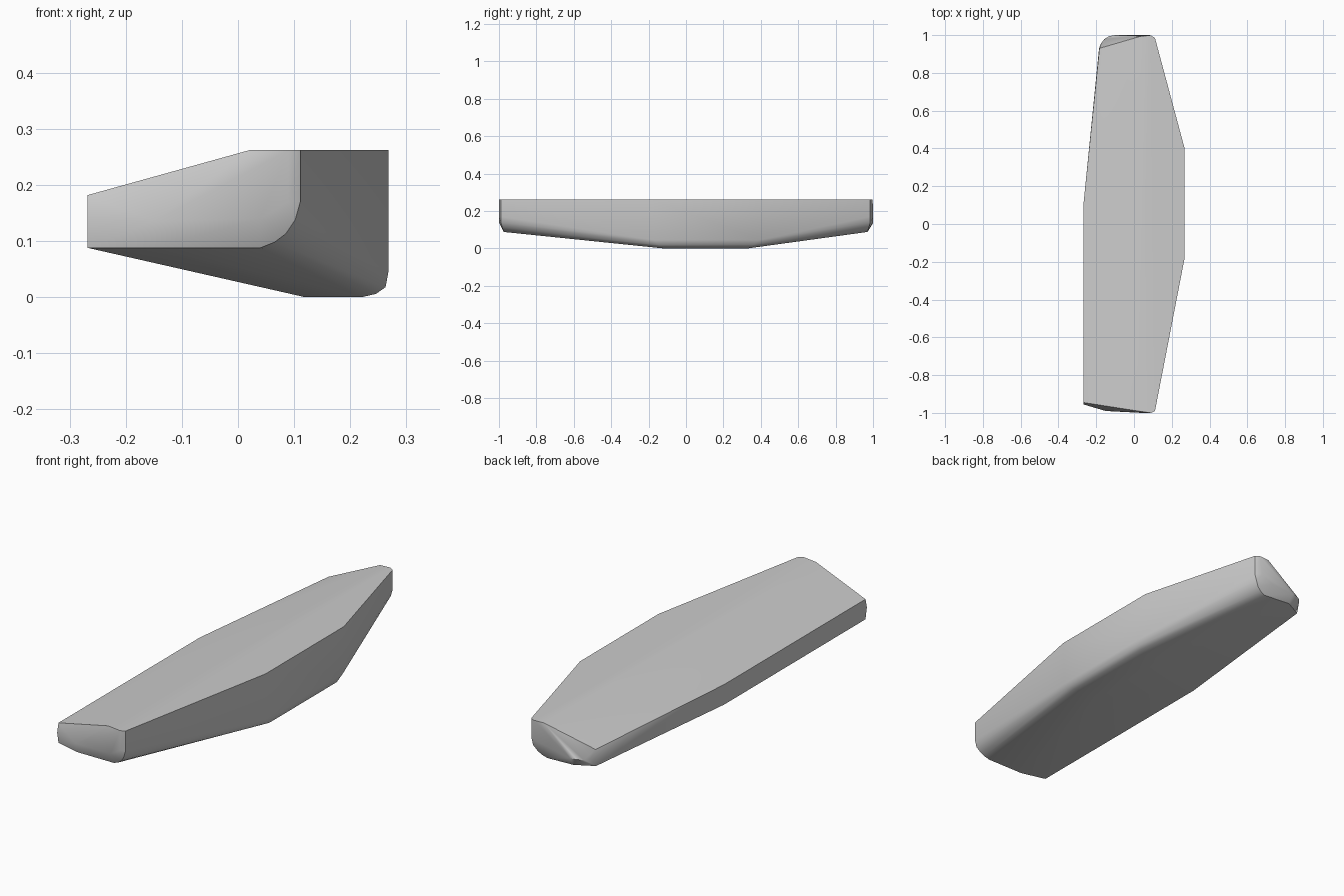
import bpy, bmesh, math

cube = bpy.data.objects.get("Cube")
if cube:
    bpy.data.objects.remove(cube, do_unlink=True)

grey = bpy.data.materials.new("plain_grey")
grey.use_nodes = True
colour = (0.6, 0.6, 0.6, 1)
grey.diffuse_color = colour
grey.node_tree.nodes["Principled BSDF"].inputs["Base Color"].default_value = colour

TOP = 0.262     # height of the flat upper face
LOW = 0.088     # underside height at the thin edge and at both ends
WIDE = 0.268    # half width


def section(profile, y_top, y_bottom):
    """Place an (x, z) profile, leaning from y_bottom up to y_top."""
    z0 = min(z for x, z in profile)
    return [(x, y_bottom + (y_top - y_bottom) * min(1, (z - z0) / 0.05), z)
            for x, z in profile]


# Deep middle: rounded lower edge and upright side
keel = [(0.12, 0), (0.22, 0), (0.246, 0.006), (0.263, 0.018),
        (WIDE, 0.045), (WIDE, TOP)]
# Shallow ends: larger rounding on the same edge
tip = [(0.04, LOW), (0.065, 0.098), (0.085, 0.113), (0.102, 0.138),
       (0.111, 0.17), (0.111, TOP)]

points = section(keel, -0.18, -0.12) + section(keel, 0.40, 0.33)
points += section(tip, -0.99, -0.975) + section(tip, 0.985, 0.97)

# Thin edge
for y in (-0.945, 0.10):
    points += [(-WIDE, y, LOW), (-WIDE, y, 0.182)]
points += [(-0.185, 0.93, 0.095), (-0.183, 0.93, 0.172)]

# Front end, bulging below the sloping top
points += [(0.02, -0.99, TOP), (0.09, -1, TOP), (0.09, -1, 0.17),
           (0.04, -1, 0.14), (-0.15, -0.99, 0.135), (-0.15, -0.975, LOW),
           (-WIDE, -0.955, 0.14)]

# Back end, with its rounded upright corner
points += [(0.04, 0.995, TOP), (0.09, 0.998, TOP), (0.08, 1, 0.17),
           (0.02, 1, 0.14), (-0.10, 0.975, 0.095)]
for i in range(5):
    a = math.radians(90 * i / 4)
    points.append((-0.10 - 0.08 * math.sin(a), 0.93 + 0.07 * math.cos(a), 0.135))

# Wrap the sections in one closed convex body
bm = bmesh.new()
for p in points:
    bm.verts.new(p)
hull = bmesh.ops.convex_hull(bm, input=bm.verts[:])
bmesh.ops.delete(bm, geom=[v for v in bm.verts if not v.link_faces], context='VERTS')
bmesh.ops.dissolve_limit(bm, angle_limit=math.radians(1),
                         verts=bm.verts[:], edges=bm.edges[:])
bmesh.ops.recalc_face_normals(bm, faces=bm.faces[:])
mesh = bpy.data.meshes.new("tapered_slab")
bm.to_mesh(mesh)
bm.free()
mesh.materials.append(grey)
slab = bpy.data.objects.new("tapered_slab", mesh)
bpy.context.collection.objects.link(slab)

bpy.ops.object.select_all(action='DESELECT')
slab.select_set(True)
bpy.context.view_layer.objects.active = slab
bpy.ops.object.shade_smooth_by_angle(angle=math.radians(35))
